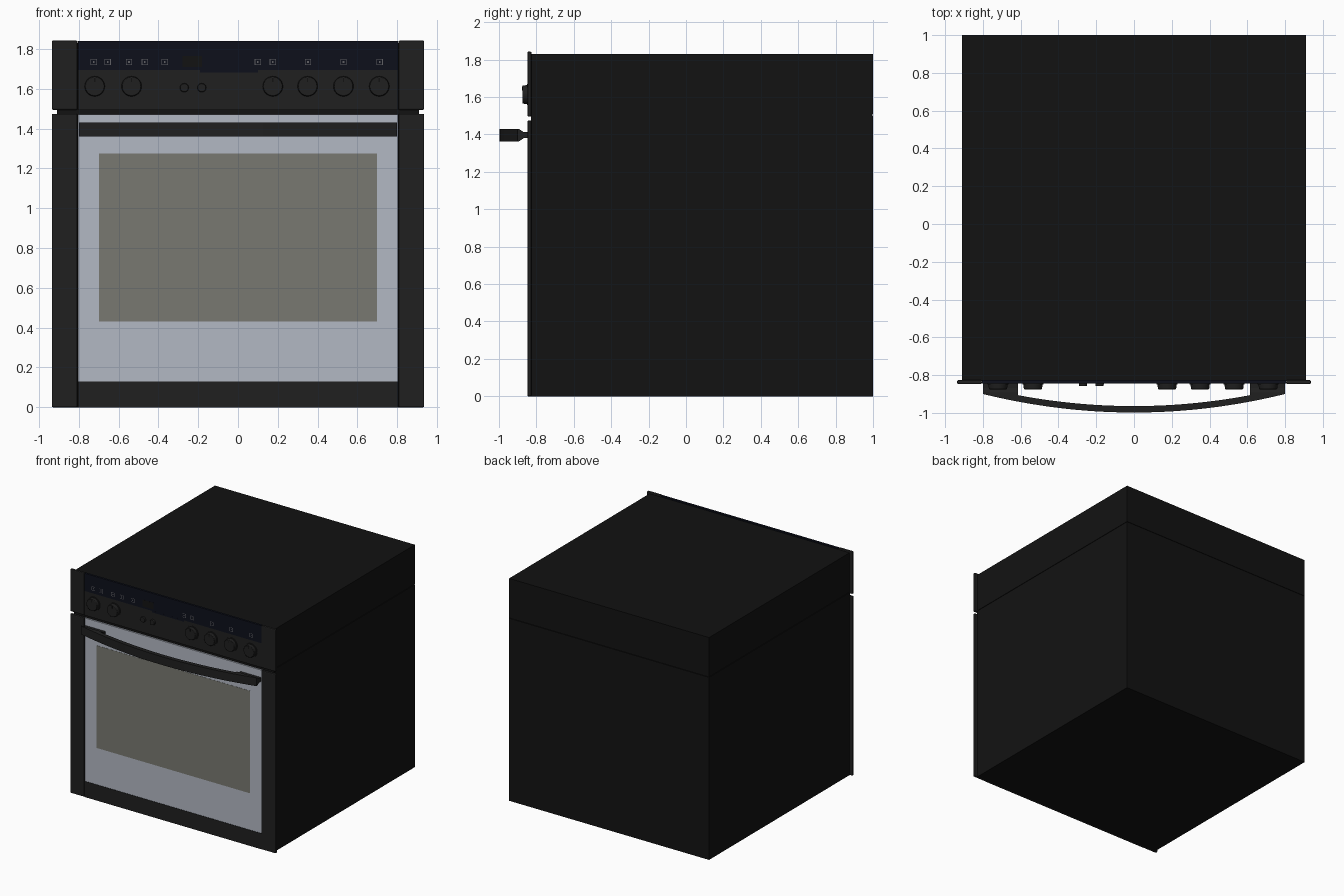
import bpy, bmesh, math
from mathutils import Matrix, Vector

if "Cube" in bpy.data.objects:
    bpy.data.objects.remove(bpy.data.objects["Cube"])


def material(name, r, g, b):
    m = bpy.data.materials.new(name)
    m.diffuse_color = (r, g, b, 1)
    m.use_nodes = True
    m.node_tree.nodes["Principled BSDF"].inputs["Base Color"].default_value = m.diffuse_color
    return m


BODY = material("body_black", 0.006, 0.006, 0.006)
TRIM = material("trim_black", 0.014, 0.014, 0.014)
NAVY = material("display_navy", 0.004, 0.005, 0.011)
GLASS = material("door_glass", 0.45, 0.48, 0.55)
WINDOW = material("window_tint", 0.19, 0.19, 0.165)
MARK = material("mark_grey", 0.12, 0.12, 0.13)


def finish(bm, name, mat, bevel=0, smooth=False):
    bmesh.ops.recalc_face_normals(bm, faces=bm.faces)
    me = bpy.data.meshes.new(name)
    bm.to_mesh(me)
    bm.free()
    ob = bpy.data.objects.new(name, me)
    bpy.context.collection.objects.link(ob)
    me.materials.append(mat)
    if bevel:
        mod = ob.modifiers.new("bevel", "BEVEL")
        mod.width, mod.segments = bevel, 2
    if smooth:
        bpy.ops.object.select_all(action="DESELECT")
        ob.select_set(True)
        bpy.context.view_layer.objects.active = ob
        bpy.ops.object.shade_smooth_by_angle(angle=math.radians(35))
    return ob


def box(name, x0, x1, y0, y1, z0, z1, mat, bevel=0):
    bm = bmesh.new()
    bmesh.ops.create_cube(bm, size=1)
    for v in bm.verts:
        v.co = Vector(((x0 + x1) / 2 + v.co.x * (x1 - x0),
                       (y0 + y1) / 2 + v.co.y * (y1 - y0),
                       (z0 + z1) / 2 + v.co.z * (z1 - z0)))
    return finish(bm, name, mat, bevel)


def prism(name, points, offset, mat, smooth=False):
    bm = bmesh.new()
    face = bm.faces.new([bm.verts.new(p) for p in points])
    new = bmesh.ops.extrude_face_region(bm, geom=[face])["geom"]
    bmesh.ops.translate(bm, vec=offset, verts=[v for v in new if isinstance(v, bmesh.types.BMVert)])
    return finish(bm, name, mat, 0, smooth)


def dial(name, x, z, r0, r1, y_back, y_front, mat, bevel=0):
    # round part whose axis points along y
    bm = bmesh.new()
    place = Matrix.Translation((x, (y_back + y_front) / 2, z)) @ Matrix.Rotation(math.pi / 2, 4, "X")
    bmesh.ops.create_cone(bm, cap_ends=True, segments=32, radius1=r0, radius2=r1,
                          depth=y_back - y_front, matrix=place)
    return finish(bm, name, mat, bevel, True)


def frame(name, x, z, half, y):
    # thin square outline printed on the display
    bm = bmesh.new()
    outer, inner = [], []
    for sx, sz in ((-1, -1), (1, -1), (1, 1), (-1, 1)):
        outer.append(bm.verts.new((x + sx * half, y, z + sz * half)))
        inner.append(bm.verts.new((x + sx * half * 0.8, y, z + sz * half * 0.8)))
    for i in range(4):
        j = (i + 1) % 4
        bm.faces.new((outer[i], outer[j], inner[j], inner[i]))
    return finish(bm, name, MARK)


# housing: oven box and control box with a fine seam between them
box("oven_housing", -0.91, 0.91, -0.83, 1, 0, 1.502, BODY)
box("control_housing", -0.91, 0.91, -0.83, 1, 1.506, 1.83, BODY)
box("housing_seam", -0.905, 0.905, -0.825, 0.995, 1.49, 1.52, BODY)

# control panel
box("control_panel", -0.805, 0.805, -0.844, -0.826, 1.495, 1.695, TRIM)
box("display_strip", -0.805, 0.805, -0.844, -0.826, 1.695, 1.84, NAVY)
box("display_lower_edge", -0.19, 0.1, -0.8445, -0.84, 1.683, 1.696, NAVY)

# side stiles of panel and door
for side, s in (("left", -1), ("right", 1)):
    x0, x1 = sorted((s * 0.806, s * 0.936))
    box(side + "_panel_end", x0, x1, -0.848, -0.826, 1.495, 1.843, TRIM, 0.007)
    box(side + "_door_stile", x0, x1, -0.848, -0.826, 0, 1.475, TRIM, 0.007)

# door
box("door_bottom_rail", -0.805, 0.805, -0.845, -0.826, 0, 0.13, TRIM)
box("door_glass", -0.805, 0.805, -0.842, -0.826, 0.13, 1.472, GLASS)
box("door_window", -0.698, 0.698, -0.8435, -0.84, 0.432, 1.275, WINDOW)

# bowed handle bar
N = 32
Z0, Z1 = 1.362, 1.43


def bow(x):
    return -0.998 + 0.098 * (x / 0.8) ** 2


outline = [(-0.8 + 1.6 * i / N, bow(-0.8 + 1.6 * i / N), Z0) for i in range(N + 1)]
outline += [(0.8, -0.893, Z0), (0.615, -0.893, Z0)]
outline += [(0.615 - 1.23 * i / N, bow(0.615 - 1.23 * i / N) + 0.034, Z0) for i in range(N + 1)]
outline += [(-0.615, -0.893, Z0), (-0.8, -0.893, Z0)]
prism("handle_bar", outline, (0, 0, Z1 - Z0), TRIM, True)

# tapered handle mounts
for side, x in (("left", -0.8), ("right", 0.615)):
    pts = [(-0.84, 1.38), (-0.867, 1.38), (-0.894, Z0), (-0.894, Z1), (-0.867, 1.412), (-0.84, 1.412)]
    prism(side + "_handle_mount", [(x, y, z) for y, z in pts], (0.185, 0, 0), TRIM)

# rotary knobs with a raised pointer
for i, x in enumerate((-0.72, -0.535, 0.175, 0.35, 0.53, 0.71)):
    dial(f"knob_collar_{i}", x, 1.613, 0.056, 0.056, -0.84, -0.85, TRIM)
    dial(f"knob_{i}", x, 1.613, 0.051, 0.048, -0.848, -0.875, TRIM, 0.003)
    box(f"knob_pointer_{i}", x - 0.003, x + 0.003, -0.877, -0.87, 1.635, 1.656, BODY)

# small push buttons
for i, x in enumerate((-0.27, -0.182)):
    dial(f"push_button_{i}", x, 1.606, 0.023, 0.021, -0.84, -0.858, TRIM, 0.002)

# display symbols and clock window
for i, x in enumerate((-0.725, -0.655, -0.548, -0.468, -0.368, 0.1, 0.175, 0.352, 0.53, 0.712)):
    frame(f"symbol_frame_{i}", x, 1.735, 0.016, -0.8448)
    box(f"symbol_dot_{i}", x - 0.004, x + 0.004, -0.8448, -0.843, 1.731, 1.739, MARK)
box("clock_window", -0.28, -0.18, -0.8448, -0.843, 1.71, 1.765, BODY)
